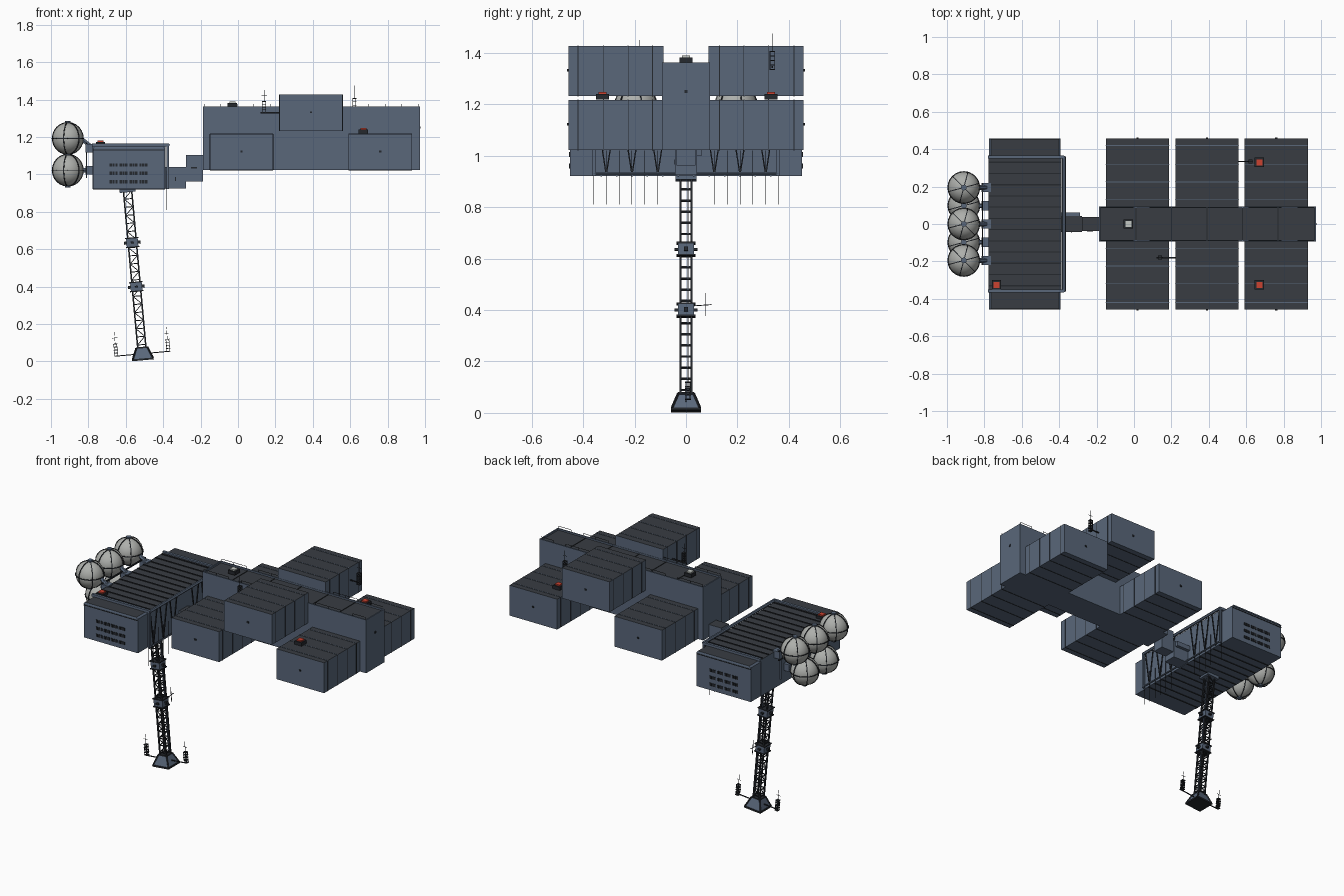
import bpy, bmesh, math
from mathutils import Vector, Matrix

cube = bpy.data.objects.get("Cube")
if cube:
    bpy.data.objects.remove(cube, do_unlink=True)

COLOURS = {
    "hull_blue": (0.10, 0.135, 0.195), "roof_grey": (0.040, 0.046, 0.055),
    "frame_dark": (0.018, 0.021, 0.026), "tank_grey": (0.42, 0.43, 0.41),
    "beacon_red": (0.60, 0.055, 0.03), "lamp_white": (0.55, 0.58, 0.55),
}
MATS = {}
for name, rgb in COLOURS.items():
    m = bpy.data.materials.new(name)
    m.use_nodes = True
    m.diffuse_color = (*rgb, 1)
    m.node_tree.nodes["Principled BSDF"].inputs["Base Color"].default_value = (*rgb, 1)
    MATS[name] = m
SLOTS = list(MATS)
HULL, ROOF, DARK, TANK, RED, LAMP = range(6)


class Part:
    """Collects boxes, beams and round pieces into one named object."""

    def __init__(self, name):
        self.name, self.bm = name, bmesh.new()

    def paint(self, verts, mat, smooth=False):
        for f in {f for v in verts for f in v.link_faces}:
            f.material_index, f.smooth = mat, smooth

    def box(self, x, y, z, mat=HULL, roof=None, taper=1.0):
        size = (x[1] - x[0], y[1] - y[0], z[1] - z[0])
        mid = Vector((sum(x) / 2, sum(y) / 2, sum(z) / 2))
        vs = bmesh.ops.create_cube(self.bm, size=1)["verts"]
        for v in vs:
            k = taper if v.co.z > 0 else 1
            v.co = Vector((v.co.x * size[0] * k, v.co.y * size[1] * k, v.co.z * size[2])) + mid
        self.paint(vs, mat)
        if roof is not None:
            for f in {f for v in vs for f in v.link_faces}:
                f.normal_update()
                if f.normal.z > 0.9:
                    f.material_index = roof

    def block(self, c, s, mat=HULL, **kw):
        self.box(*[(c[i] - s[i] / 2, c[i] + s[i] / 2) for i in range(3)], mat, **kw)

    def beam(self, a, b, w=0.005, mat=DARK, sides=4):
        a, b = Vector(a), Vector(b)
        rot = (b - a).to_track_quat("Z", "Y").to_matrix().to_4x4()
        turn = Matrix.Rotation(math.pi / sides, 4, "Z")
        vs = bmesh.ops.create_cone(self.bm, cap_ends=True, segments=sides, radius1=w * 0.7,
                                   radius2=w * 0.7, depth=(b - a).length,
                                   matrix=Matrix.Translation((a + b) / 2) @ rot @ turn)["verts"]
        self.paint(vs, mat)

    def finish(self, matrix=None):
        me = bpy.data.meshes.new(self.name)
        self.bm.to_mesh(me)
        self.bm.free()
        for s in SLOTS:
            me.materials.append(MATS[s])
        ob = bpy.data.objects.new(self.name, me)
        bpy.context.collection.objects.link(ob)
        if matrix:
            ob.matrix_world = matrix
        return ob


def aerial(p, x, y, z, h):
    """Small lattice tower with a whip and crossbars."""
    r, body = 0.008, h * 0.5
    for sx in (-r, r):
        for sy in (-r, r):
            p.beam((x + sx, y + sy, z), (x + sx, y + sy, z + body), 0.003)
    for i in range(5):
        p.block((x, y, z + body * i / 4), (0.022, 0.022, 0.004), DARK)
    p.beam((x, y, z + body), (x, y, z + h), 0.002)
    p.beam((x - 0.015, y, z + h * 0.75), (x + 0.015, y, z + h * 0.75), 0.002)


def beacon(name, x, y, z, lamp=RED):
    p = Part(name)
    p.block((x, y, z + 0.011), (0.05, 0.05, 0.022), DARK)
    p.block((x, y, z + 0.017), (0.032, 0.032, 0.026), lamp)
    p.finish()


# Central spine with roof rim, panel joints and railings
sp = Part("spine")
sp.box((-0.187, 0.972), (-0.093, 0.093), (1.022, 1.352), HULL, ROOF)
for s in (-1, 1):
    sp.box((-0.187, 0.972), (s * 0.089 - 0.004, s * 0.089 + 0.004), (1.352, 1.362))
    for i in range(14):
        x = -0.18 + i * 0.088
        sp.beam((x, s * 0.089, 1.36), (x, s * 0.089, 1.376), 0.002)
        if i % 3:
            sp.beam((x - 0.088, s * 0.089, 1.376), (x, s * 0.089, 1.376), 0.002)
for x in (-0.183, 0.968):
    sp.box((x - 0.004, x + 0.004), (-0.093, 0.093), (1.352, 1.362))
for x in (0.01, 0.2, 0.39, 0.58, 0.77):
    sp.block((x, 0, 1.353), (0.005, 0.17, 0.004), DARK)
sp.block((0.973, 0, 1.25), (0.006, 0.012, 0.012), DARK)
sp.finish()

# Six cargo pods in three mirrored pairs
for tag, x0, z0 in (("rear", -0.15, 1.022), ("middle", 0.222, 1.232), ("front", 0.592, 1.022)):
    x1, z1 = x0 + 0.337, z0 + 0.194
    for s, side in ((-1, "near"), (1, "far")):
        p = Part(f"{tag}_{side}_pod")
        p.box((x0, x1), sorted((s * 0.087, s * 0.457)), (z0, z1), HULL, ROOF)
        for y in (0.13, 0.225, 0.32, 0.42):
            p.block(((x0 + x1) / 2, s * y, z1), (0.337, 0.004, 0.004), HULL)
            p.block(((x0 + x1) / 2, s * y, z0), (0.337, 0.004, 0.003), DARK)
            for x in (x0, x1):
                p.block((x, s * y, (z0 + z1) / 2), (0.003, 0.003, 0.194), DARK)
        p.block(((x0 + x1) / 2, s * 0.458, z0 + 0.1), (0.012, 0.008, 0.01), DARK)
        p.finish()

# Stepped corridor joining spine and habitat
c = Part("corridor")
c.box((-0.39, -0.277), (-0.042, 0.042), (0.925, 1.038), HULL, ROOF)
c.box((-0.277, -0.187), (-0.037, 0.037), (0.962, 1.103), HULL, ROOF)
c.box((-0.39, -0.29), (0.042, 0.062), (1.0, 1.03), HULL)
c.block((-0.235, -0.038, 1.035), (0.03, 0.004, 0.006), DARK)
c.block((-0.335, -0.043, 0.975), (0.006, 0.004, 0.02), DARK)
c.finish()

# Habitat block with ribbed roof and floor
h = Part("habitat")
h.box((-0.778, -0.388), (-0.355, 0.355), (0.922, 1.155), HULL, ROOF)
for i in range(12):
    y = -0.33 + i * 0.06
    for z in (1.156, 0.922):
        h.block((-0.583, y, z), (0.385, 0.006, 0.007), DARK)
for s in (-1, 1):
    h.box((-0.775, -0.392), sorted((s * 0.355, s * 0.452)), (0.922, 1.14), HULL)
    h.box((-0.775, -0.392), sorted((s * 0.355, s * 0.456)), (1.14, 1.15), HULL, ROOF, taper=0.95)
    h.box((-0.78, -0.375), (s * 0.357 - 0.008, s * 0.357 + 0.008), (1.148, 1.165), HULL)
    h.box((-0.775, -0.392), (s * 0.453 - 0.002, s * 0.453 + 0.002), (1.128, 1.132), DARK)
    # Rows of end windows
    for row in range(3):
        for g in range(4):
            for k in range(3):
                h.block((-0.68 + g * 0.053 + k * 0.015, s * 0.453, 0.96 + row * 0.045),
                        (0.012, 0.005, 0.018), DARK)
h.finish()

# Bracing frame on the habitat's inner wall, with hanging whips
f = Part("bracing_frame")
for z, w in ((1.157, 0.014), (0.93, 0.007)):
    f.beam((-0.374, -0.36, z), (-0.374, 0.36, z), w, HULL, 6)
for s in (-1, 1):
    f.beam((-0.376, s * 0.358, 0.922), (-0.376, s * 0.358, 1.165), 0.012, HULL)
    for y in (0.11, 0.21, 0.31):
        for d in (-0.035, 0.035):
            f.beam((-0.38, s * y, 0.925), (-0.38, s * y + d, 1.15), 0.005)
    for i in range(6):
        y = s * (0.11 + i * 0.05)
        f.beam((-0.383, y, 0.81), (-0.383, y, 1.02), 0.002)
f.finish()

# Spherical tanks: three above, two below, banded and bracketed
tanks = [(y, 1.192) for y in (-0.195, 0, 0.195)] + [(y, 1.022) for y in (-0.098, 0.098)]
for n, (y, z) in enumerate(tanks):
    t = Part(f"tank_{n + 1}")
    mid, R = Vector((-0.91, y, z)), 0.084
    vs = bmesh.ops.create_uvsphere(t.bm, u_segments=24, v_segments=14, radius=R,
                                   matrix=Matrix.Translation(mid))["verts"]
    t.paint(vs, TANK, True)
    rings = [Matrix.Identity(3)] + [Matrix.Rotation(a * math.pi / 3 + 0.26, 3, "Z") @
                                    Matrix.Rotation(math.pi / 2, 3, "X") for a in range(3)]
    for rot in rings:
        pts = [mid + rot @ Vector((math.cos(a * math.pi / 12), math.sin(a * math.pi / 12), 0)) * (R + 0.001)
               for a in range(24)]
        for i in range(24):
            t.beam(pts[i - 1], pts[i], 0.005, DARK)
    for s in (-1, 1):
        t.beam(mid + Vector((0, 0, s * 0.08)), mid + Vector((0, 0, s * 0.092)), 0.022, HULL, 10)
    t.beam(mid + Vector((0.07, 0, 0)), (-0.775, y, min(z, 1.14)), 0.018, HULL, 6)
    t.block((-0.79, y, min(z, 1.14)), (0.05, 0.05, 0.045), HULL)
    t.finish()
rack = Part("tank_rack")
for z in (1.11, 1.165):
    rack.beam((-0.81, -0.22, z), (-0.81, 0.22, z), 0.008, DARK)
for y in (-0.2, 0, 0.2):
    rack.beam((-0.81, y, 0.98), (-0.81, y, 1.18), 0.008, HULL)
rack.finish()

# Leaning lattice mast, modelled upright then tilted
tilt = Matrix.Translation((-0.508, 0, 0.006)) @ Matrix.Rotation(math.radians(-5.2), 4, "Y")
mast = Part("mast")
r, top, step = 0.022, 0.93, 0.0435
for sx in (-r, r):
    for sy in (-r, r):
        mast.beam((sx, sy, 0.05), (sx, sy, top), 0.008, DARK)
mast.beam((r, 0.008, 0.05), (r, 0.008, top), 0.005, HULL)
for i in range(1, 21):
    z = 0.04 + i * step
    for s in (-r, r):
        mast.beam((s, -r, z), (s, r, z), 0.005)
        mast.beam((-r, s, z), (r, s, z), 0.005)
        k = r if i % 2 else -r
        mast.beam((-k, s, z), (k, s, min(z + step, top)), 0.004)
for z in (0.395, 0.632):
    mast.block((0, 0, z), (0.062, 0.062, 0.045), HULL)
    for d in (-0.024, 0.024):
        mast.block((0, 0, z + d), (0.072, 0.072, 0.006), DARK)
    mast.block((0, 0, z), (0.09, 0.016, 0.016), DARK)
    mast.block((0, 0, z), (0.016, 0.09, 0.01), DARK)
mast.block((0, 0, 0.912), (0.085, 0.08, 0.02), HULL)
mast.beam((0.02, 0.03, 0.41), (0.02, 0.1, 0.415), 0.003)
mast.beam((0.02, 0.075, 0.37), (0.02, 0.075, 0.46), 0.003)
mast.finish(tilt)

# Flared docking foot with side aerials
foot = Part("mast_foot")
foot.box((-0.058, 0.058), (-0.058, 0.058), (0, 0.01), DARK)
foot.box((-0.053, 0.053), (-0.053, 0.053), (0.01, 0.065), HULL, taper=0.55)
foot.block((0, 0, 0.068), (0.062, 0.062, 0.008), DARK)
for sx in (-1, 1):
    for sy in (-1, 1):
        foot.beam((sx * 0.055, sy * 0.055, 0.008), (sx * 0.03, sy * 0.03, 0.068), 0.007, DARK)
    foot.beam((sx * 0.04, 0, 0.035), (sx * 0.145, 0, 0.035), 0.005)
    aerial(foot, sx * 0.14, 0.008, 0.035, 0.13)
foot.finish(tilt)

# Aerials on the middle pods
a = Part("pod_aerials")
a.beam((0.222, -0.18, 1.33), (0.12, -0.18, 1.33), 0.007)
aerial(a, 0.14, -0.18, 1.33, 0.12)
a.beam((0.555, 0.335, 1.345), (0.62, 0.335, 1.345), 0.006)
aerial(a, 0.622, 0.335, 1.335, 0.14)
a.finish()

# Beacons and the roof lamp
beacon("front_near_beacon", 0.67, -0.325, 1.218)
beacon("front_far_beacon", 0.67, 0.33, 1.218)
beacon("habitat_beacon", -0.735, -0.325, 1.15)
beacon("spine_lamp", -0.03, 0, 1.36, LAMP)
